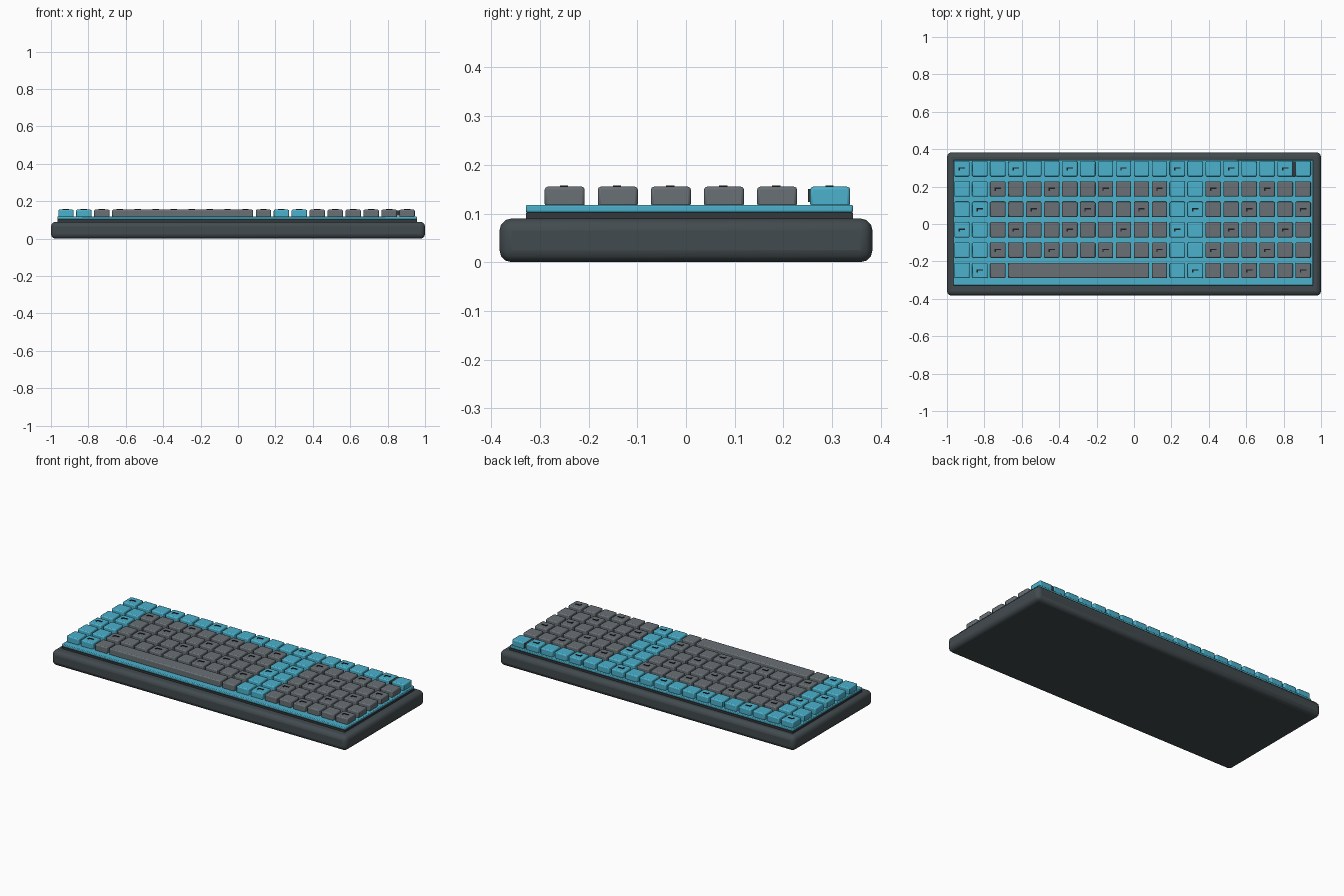
import bpy

cube = bpy.data.objects.get("Cube")
if cube:
    bpy.data.objects.remove(cube, do_unlink=True)


def material(name, rgb):
    m = bpy.data.materials.new(name)
    m.use_nodes = True
    m.diffuse_color = (*rgb, 1)
    m.node_tree.nodes["Principled BSDF"].inputs["Base Color"].default_value = (*rgb, 1)
    return m


CASE = material("charcoal", (0.055, 0.07, 0.077))
DARK = material("dark_grey", (0.035, 0.04, 0.045))
GREY = material("key_grey", (0.14, 0.16, 0.175))
CYAN = material("cyan", (0.07, 0.44, 0.6))
BLACK = material("legend_black", (0.012, 0.014, 0.016))


def box(name, x, y, z, mat, bevel=0.0, segments=2):
    """Box from (min, max) ranges, with rounded edges."""
    size = [b - a for a, b in (x, y, z)]
    mid = [(a + b) / 2 for a, b in (x, y, z)]
    bpy.ops.mesh.primitive_cube_add(size=1, location=mid)
    ob = bpy.context.object
    ob.name = name
    for v in ob.data.vertices:
        v.co = [c * s for c, s in zip(v.co, size)]
    ob.data.materials.append(mat)
    if bevel:
        mod = ob.modifiers.new("rounding", "BEVEL")
        mod.width = bevel
        mod.segments = segments
        bpy.ops.object.shade_smooth_by_angle()
    return ob


# Case and switch plate
box("case", (-1, 1), (-0.383, 0.383), (0, 0.09), CASE, 0.025, 3)
box("plate_gasket", (-0.965, 0.956), (-0.329, 0.343), (0.085, 0.102), DARK)
box("switch_plate", (-0.966, 0.957), (-0.329, 0.343), (0.102, 0.118), CYAN, 0.004)

# Key grid
COLS, ROWS = 20, 6
PITCH_X, PITCH_Y = 0.096, 0.109
X0, Y0 = -0.92, 0.296
HALF = 0.041
TOP = 0.155
SPACE_FIRST, SPACE_LAST = 3, 10
ACCENT_COLS = (0, 1, 12, 13)

for row in range(ROWS):
    y = Y0 - row * PITCH_Y
    for col in range(COLS):
        x = X0 + col * PITCH_X
        right = x
        bottom_row = row == ROWS - 1
        if bottom_row and SPACE_FIRST <= col <= SPACE_LAST:
            if col > SPACE_FIRST:
                continue
            right = X0 + SPACE_LAST * PITCH_X
        mat = CYAN if row == 0 or col in ACCENT_COLS else GREY
        name = "space_bar" if right > x else f"key_{row}_{col}"
        box(name, (x - HALF, right + HALF), (y - HALF, y + HALF),
            (0.114, TOP), mat, 0.006)
        # Hooked legend on every third key
        if (row + col) % 3 == 0 and right == x:
            z = (TOP - 0.002, TOP + 0.003)
            box(f"legend_bar_{row}_{col}", (x - 0.017, x + 0.017),
                (y, y + 0.007), z, BLACK)
            box(f"legend_stem_{row}_{col}", (x - 0.017, x - 0.01),
                (y - 0.01, y), z, BLACK)

# Small indicator between the last two keys of the back row
box("indicator", (0.848, 0.864), (0.25, 0.335), (0.124, 0.15), DARK)
